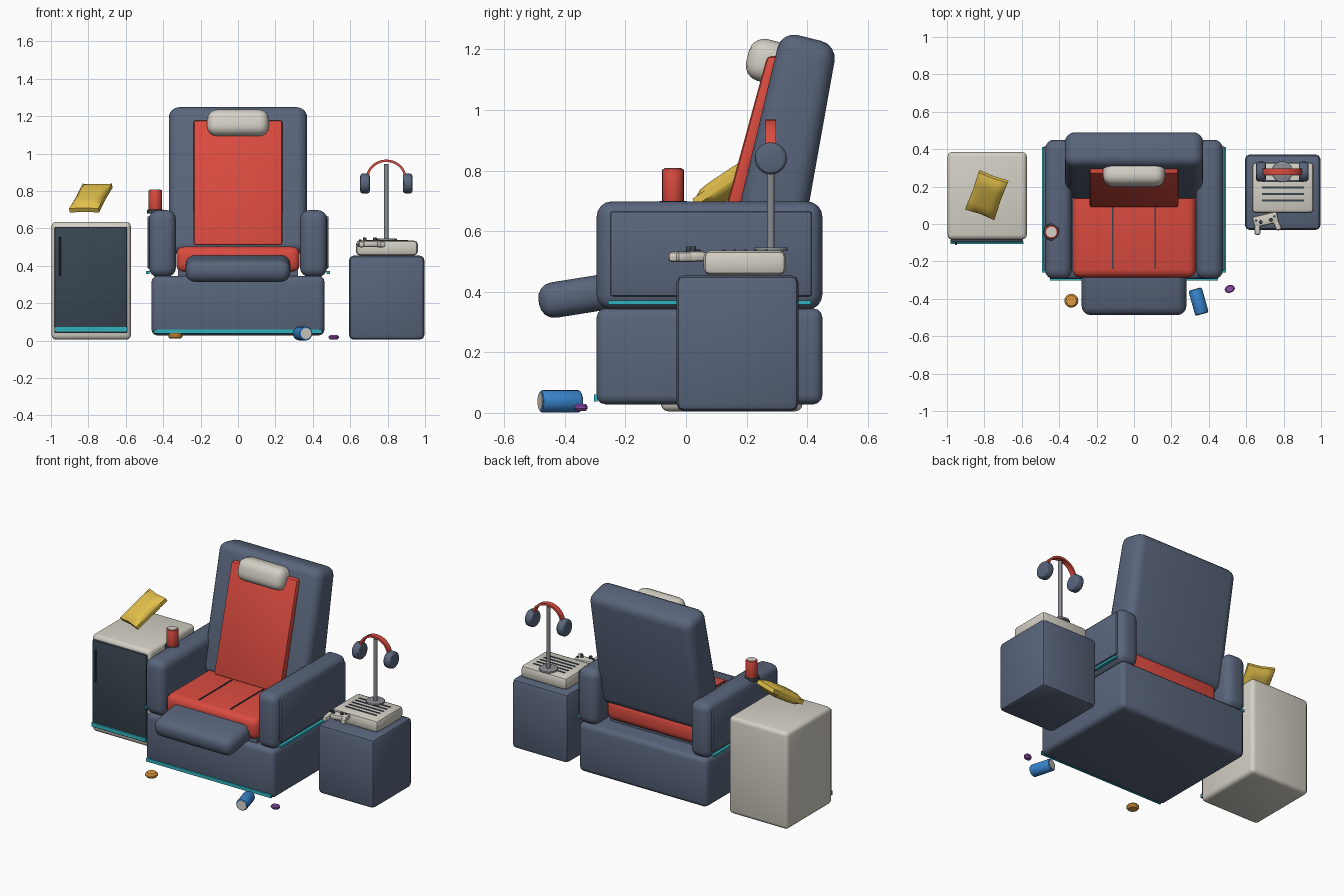
import bpy, bmesh, math
from mathutils import Matrix, Vector

if "Cube" in bpy.data.objects:
    bpy.data.objects.remove(bpy.data.objects["Cube"])


def material(name, rgb):
    m = bpy.data.materials.new(name)
    m.diffuse_color = (*rgb, 1)
    m.use_nodes = True
    m.node_tree.nodes["Principled BSDF"].inputs["Base Color"].default_value = m.diffuse_color
    return m


NAVY = material("navy_fabric", (0.10, 0.13, 0.20))
RED = material("red_fabric", (0.70, 0.07, 0.05))
CREAM = material("cream_plastic", (0.66, 0.63, 0.56))
DARK = material("dark_trim", (0.04, 0.06, 0.08))
TEAL = material("teal_glow", (0.03, 0.45, 0.52))
YELLOW = material("yellow_fabric", (0.75, 0.52, 0.07))
BLUE = material("blue_metal", (0.04, 0.23, 0.60))
GREY = material("grey_metal", (0.25, 0.26, 0.28))
ORANGE = material("orange_snack", (0.75, 0.33, 0.05))
PURPLE = material("purple_snack", (0.27, 0.08, 0.42))


def finish(bm, name, mat, bevel=0, segs=3, rot=(0, 0, 0), loc=(0, 0, 0), angle=30):
    """Bevel the sharp edges, place the mesh and shade it."""
    bmesh.ops.recalc_face_normals(bm, faces=bm.faces)
    if bevel:
        edges = [e for e in bm.edges if e.calc_face_angle(0) > 0.6]
        bmesh.ops.bevel(bm, geom=edges, offset=bevel, segments=segs,
                        profile=0.5, affect='EDGES', clamp_overlap=True)
    me = bpy.data.meshes.new(name)
    bm.to_mesh(me)
    bm.free()
    ob = bpy.data.objects.new(name, me)
    bpy.context.collection.objects.link(ob)
    ob.location = loc
    ob.rotation_euler = [math.radians(a) for a in rot]
    me.materials.append(mat)
    bpy.ops.object.select_all(action='DESELECT')
    ob.select_set(True)
    bpy.context.view_layer.objects.active = ob
    bpy.ops.object.shade_smooth_by_angle(angle=math.radians(angle))
    return ob


def box(name, mat, loc, size, bevel=0, segs=3, rot=(0, 0, 0)):
    bm = bmesh.new()
    bmesh.ops.create_cube(bm, size=1)
    bmesh.ops.scale(bm, vec=size, verts=bm.verts)
    return finish(bm, name, mat, bevel, segs, rot, loc)


def span(name, mat, x, y, z, bevel=0, segs=3):
    """Box given by its limits on each axis."""
    return box(name, mat, [sum(a) / 2 for a in (x, y, z)],
               [a[1] - a[0] for a in (x, y, z)], bevel, segs)


def cyl(name, mat, loc, r, h, bevel=0, sides=20, rot=(0, 0, 0), segs=2):
    bm = bmesh.new()
    bmesh.ops.create_cone(bm, cap_ends=True, segments=sides, radius1=r, radius2=r, depth=h)
    return finish(bm, name, mat, bevel, segs, rot, loc)


def prism(name, mat, profile, half, bevel, segs=3):
    """Side profile (y, z) extruded across x."""
    bm = bmesh.new()
    f = bm.faces.new([bm.verts.new((-half, y, z)) for y, z in profile])
    ex = bmesh.ops.extrude_face_region(bm, geom=[f])
    bmesh.ops.translate(bm, vec=(2 * half, 0, 0),
                        verts=[v for v in ex['geom'] if isinstance(v, bmesh.types.BMVert)])
    return finish(bm, name, mat, bevel, segs)


# Recliner body
span("chair_base", NAVY, (-.462, .462), (-.295, .45), (.028, .345), .03)
span("base_glow_strip", TEAL, (-.45, .45), (-.303, -.292), (.038, .06))
span("seat_cushion", RED, (-.33, .33), (-.285, .36), (.365, .502), .04)
span("seat_support", NAVY, (-.32, .32), (-.26, .32), (.33, .38))
for x in (-.113, .113):
    span("seat_seam", DARK, (x - .004, x + .004), (-.24, .1), (.498, .506))
for s, side in ((-1, "left"), (1, "right")):
    def sx(a, b):
        return sorted((s * a, s * b))
    span(side + "_arm", NAVY, sx(.332, .476), (-.295, .45), (.34, .698), .05, 4)
    span(side + "_arm_panel", NAVY, sx(.46, .485), (-.25, .415), (.385, .665), .008, 2)
    span(side + "_arm_glow_strip", TEAL, sx(.472, .491), (-.258, .412), (.357, .371))

# Tilted backrest, padding and headrest
prism("backrest", NAVY, [(.125, .47), (.315, 1.26), (.5, 1.215), (.365, .46)], .37, .055, 4)
prism("back_padding", RED, [(.086, .51), (.268, 1.178), (.312, 1.178), (.14, .51)], .238, .014, 2)
box("headrest", CREAM, (0, .272, 1.16), (.33, .142, .142), .052, 4, (-14, 0, 0))
box("footrest", NAVY, (0, -.345, .387), (.56, .285, .118), .05, 4, (9, 0, 0))

# Can in the arm holder
cyl("cup_holder", DARK, (-.442, -.043, .69), .045, .02, .004)
cyl("red_can", RED, (-.442, -.043, .748), .036, .116, .006)
cyl("red_can_lid", CREAM, (-.442, -.043, .806), .028, .006)

# Mini fridge
span("fridge_body", CREAM, (-.997, -.573), (-.083, .385), (.005, .635), .025)
span("fridge_door", DARK, (-.98, -.594), (-.098, -.078), (.04, .608), .006, 2)
span("fridge_handle", DARK, (-.957, -.947), (-.113, -.096), (.345, .555), .003, 1)
span("fridge_glow_strip", TEAL, (-.98, -.592), (-.106, -.094), (.048, .074))

# Pillow: cube grid that thins toward its rim
bm = bmesh.new()
bmesh.ops.create_cube(bm, size=2)
bmesh.ops.subdivide_edges(bm, edges=bm.edges, cuts=7, use_grid_fill=True)
for v in bm.verts:
    u, w = v.co.x, v.co.y
    puff = .35 + .65 * math.sqrt(max(0, (1 - u ** 4) * (1 - w ** 4)))
    pinch = 1 - .05 * (1 - abs(u * w))
    v.co = Vector((u * .083 * pinch, w * .125 * pinch, v.co.z * .036 * puff))
finish(bm, "pillow", YELLOW, rot=(32, 0, -20), loc=(-.787, .155, .762), angle=50)

# Side table with game console
span("side_table", NAVY, (.593, .997), (-.032, .372), (.005, .455), .026, 2)
span("console", CREAM, (.63, .962), (.058, .33), (.455, .536), .022, 2)
for y in (.125, .16, .195, .23, .265):
    span("console_vent", DARK, (.685, .91), (y - .005, y + .005), (.53, .539))

# Controller
rot = Matrix.Rotation(math.radians(13), 4, 'Z')
origin = Vector((.706, .012, .517))


def on_pad(x, y, z):
    return origin + rot @ Vector((x, y, z))


box("controller_body", CREAM, on_pad(0, .012, 0), (.135, .06, .034), .012, 2, (0, 0, 13))
for s in (-1, 1):
    box("controller_grip", CREAM, on_pad(s * .053, -.022, -.002), (.032, .075, .034),
        .012, 2, (0, 0, 13 - s * -10))
    cyl("controller_stick", DARK, on_pad(s * .028, .005, .024), .01, .018, .002, 12)
    cyl("controller_button", DARK, on_pad(s * .05, .018, .018), .007, .01, 0, 10)

# Headset on its stand
HX, HY = .793, .28
cyl("stand_foot", GREY, (HX, HY, .54), .056, .012, .003, 24)
cyl("stand_pole", GREY, (HX, HY, .743), .012, .405, 0, 14)
bm = bmesh.new()
rings = []
for i in range(17):
    a = math.pi * (.06 + .88 * i / 16)
    c, s = math.cos(a), math.sin(a)
    rings.append([bm.verts.new((HX + c * rx, HY + y, .868 + s * rz))
                  for rx, rz, y in ((.108, .1, -.017), (.108, .1, .017),
                                    (.095, .087, .017), (.095, .087, -.017))])
for r0, r1 in zip(rings, rings[1:]):
    for k in range(4):
        bm.faces.new((r0[k], r0[k - 1], r1[k - 1], r1[k]))
bm.faces.new(rings[0])
bm.faces.new(rings[-1])
finish(bm, "headset_band", RED)
for s in (-1, 1):
    cyl("ear_cup", NAVY, (HX + s * .114, HY, .84), .053, .052, .014, 24, (0, 90, 0), 3)

# Snacks and dropped can on the floor
axis = Vector((.27, -.96, 0)).normalized()
turn = math.degrees(math.atan2(axis.y, axis.x))
c = Vector((.345, -.415, .038))
cyl("blue_can", BLUE, c, .037, .136, .007, 20, (0, 90, turn))
for s in (-1, 1):
    cyl("blue_can_end", CREAM, c + axis * s * .067, .029, .006, 0, 20, (0, 90, turn))
cyl("orange_snack", ORANGE, (-.335, -.41, .025), .04, .03, .01, 8, (0, 0, 10), 1)
snack = cyl("purple_snack", PURPLE, (.512, -.347, .018), .03, .024, .008, 8, (0, 0, 20), 1)
snack.scale = (1, .75, 1)
